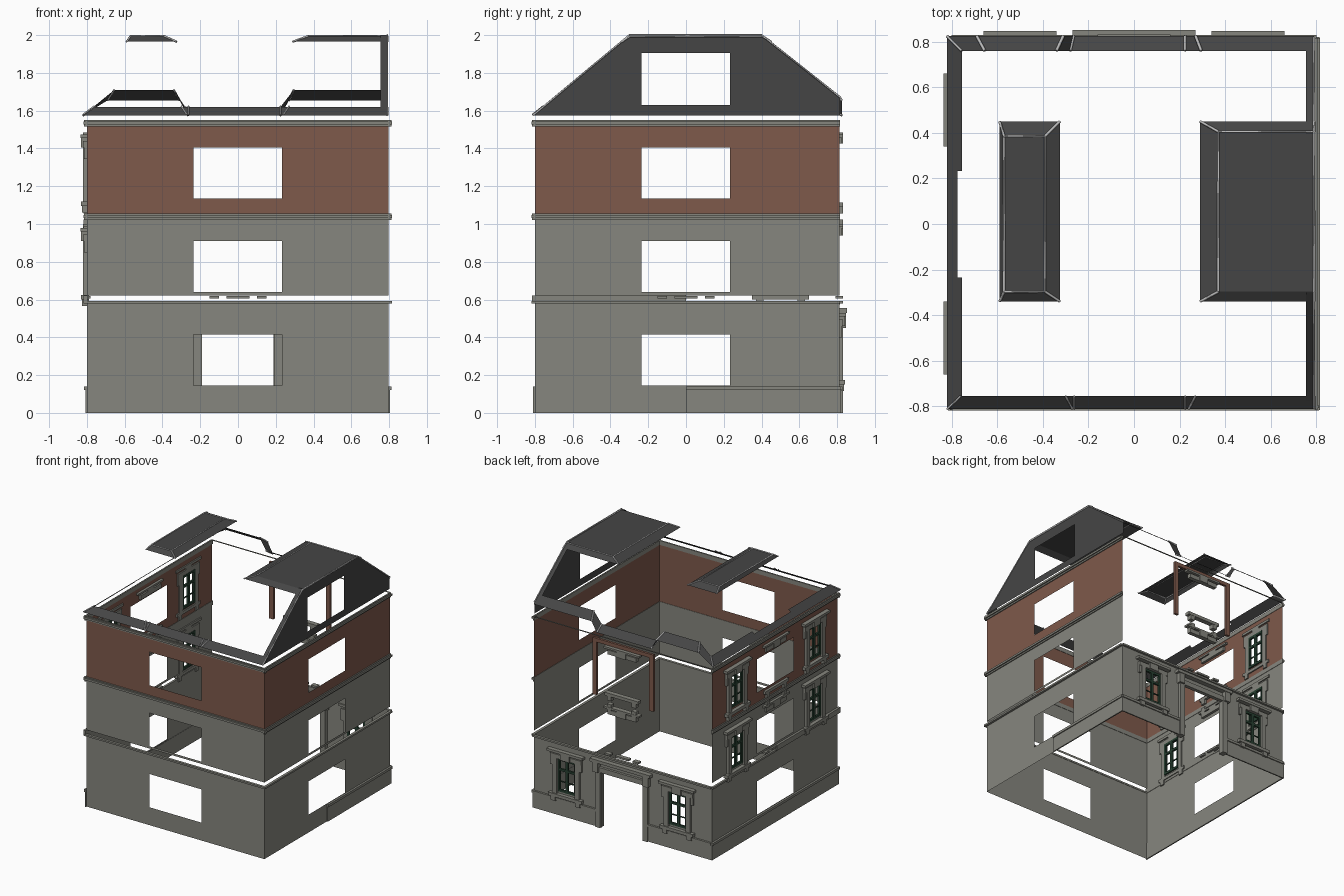
import bpy, bmesh
from mathutils import Vector

cube = bpy.data.objects.get("Cube")
if cube:
    bpy.data.objects.remove(cube)


def material(name, r, g, b):
    m = bpy.data.materials.new(name)
    m.use_nodes = True
    m.diffuse_color = (r, g, b, 1)
    m.node_tree.nodes["Principled BSDF"].inputs["Base Color"].default_value = (r, g, b, 1)
    return m


STONE = material("grey stone", .24, .24, .21)
BRICK = material("red brown brick", .21, .10, .07)
SLATE = material("dark slate", .06, .06, .06)
TRIM = material("pale ridge trim", .5, .5, .5)
GREEN = material("dark green paint", .02, .05, .03)

# Each side maps (along wall, outward, height) to a world position
SIDES = {
    "front": lambda u, d, z: (u, -.80 - d, z),
    "right": lambda u, d, z: (.797 + d, u, z),
    "left": lambda u, d, z: (-.80 - d, u, z),
    "back": lambda u, d, z: (u, .812 + d, z),
}


def finish(name, bm, mat):
    bmesh.ops.recalc_face_normals(bm, faces=bm.faces)
    me = bpy.data.meshes.new(name)
    bm.to_mesh(me)
    bm.free()
    me.materials.append(mat)
    ob = bpy.data.objects.new(name, me)
    bpy.context.collection.objects.link(ob)
    return ob


def boxes(name, side, specs, mat):
    """Joined boxes, each u0, u1, d0, d1, z0, z1 on one side."""
    bm = bmesh.new()
    for u0, u1, d0, d1, z0, z1 in specs:
        a, b = Vector(SIDES[side](u0, d0, z0)), Vector(SIDES[side](u1, d1, z1))
        vs = bmesh.ops.create_cube(bm, size=1)["verts"]
        for v in vs:
            v.co = Vector([(a[i] + b[i]) / 2 + v.co[i] * abs(b[i] - a[i]) for i in range(3)])
    return finish(name, bm, mat)


def wall(name, side, u0, u1, z0, z1, holes, mat):
    """Thin wall sheet with rectangular openings (u0, u1, z0, z1)."""
    us = sorted({u0, u1, *[h[0] for h in holes], *[h[1] for h in holes]})
    zs = sorted({z0, z1, *[h[2] for h in holes], *[h[3] for h in holes]})
    bm = bmesh.new()
    for a, b in zip(us, us[1:]):
        for c, d in zip(zs, zs[1:]):
            u, z = (a + b) / 2, (c + d) / 2
            if not any(h[0] < u < h[1] and h[2] < z < h[3] for h in holes):
                bm.faces.new([bm.verts.new(SIDES[side](p, 0, q))
                              for p, q in ((a, c), (b, c), (b, d), (a, d))])
    bmesh.ops.remove_doubles(bm, verts=bm.verts, dist=.0005)
    return finish(name, bm, mat)


def sheet(name, polys, mat):
    bm = bmesh.new()
    for poly in polys:
        bm.faces.new([bm.verts.new(p) for p in poly])
    bmesh.ops.remove_doubles(bm, verts=bm.verts, dist=.0005)
    return finish(name, bm, mat)


def bars(name, lines, mat=TRIM, r=.007):
    cu = bpy.data.curves.new(name, "CURVE")
    cu.dimensions = "3D"
    cu.bevel_depth, cu.bevel_resolution = r, 0
    cu.use_fill_caps = True
    for line in lines:
        sp = cu.splines.new("POLY")
        sp.points.add(len(line) - 1)
        for pt, co in zip(sp.points, line):
            pt.co = (*co, 1)
    cu.materials.append(mat)
    ob = bpy.data.objects.new(name, cu)
    bpy.context.collection.objects.link(ob)


def window(name, side, u, z0):
    """Stone surround and green sash around a .16 x .27 opening."""
    z1 = z0 + .27
    stone = [(u - .15, u + .15, -.01, .03, z0 - .04, z0 - .015),
             (u - .14, u + .14, -.01, .02, z1, z1 + .035),
             (u - .16, u + .16, -.01, .035, z1 + .05, z1 + .07),
             (u - .04, u + .04, -.01, .03, z1, z1 + .05)]
    sash = [(u - .08, u + .08, -.012, .004, z, z + .018) for z in (z0, z0 + .17, z1 - .018)]
    sash.append((u - .011, u + .011, -.012, .004, z0, z1))
    for s in (-1, 1):
        stone.append((u + s * .08, u + s * .12, -.01, .02, z0 - .015, z1))
        stone.append((u + s * .12, u + s * .14, -.01, .015, z1 - .06, z1))
        stone.append((u + s * .09, u + s * .13, -.01, .025, z0 - .075, z0 - .04))
        sash.append((u + s * .064, u + s * .08, -.012, .004, z0, z1))
    sash.append((u - .08, u + .08, -.008, 0, z0 + .08, z0 + .088))
    boxes(name + "_surround", side, stone, STONE)
    boxes(name + "_sash", side, sash, GREEN)


# Walls, floor by floor, with a central opening on three sides
storeys = (("ground", 0, .58, .145, STONE), ("first", .622, 1.03, .64, STONE),
           ("second", 1.05, 1.53, 1.135, BRICK))
for level, z0, z1, sill, mat in storeys:
    for side in ("front", "right", "left"):
        holes = [(-.235, .232, sill, sill + .27)]
        lo = -.80
        hi = .797 if side == "front" else .812
        if side == "left" and level != "ground":
            for tag, u in (("fore", -.5), ("aft", .5)):
                holes.append((u - .08, u + .08, sill, sill + .27))
                window(f"{level}_{tag}_window", side, u, sill)
        wall(f"{level}_{side}_wall", side, lo, hi, z0, z1, holes, mat)

# Rear ground wall with doorway and two windows
rear = [(-.19, .187, 0, .45)]
for tag, u in (("left", .5), ("right", -.5)):
    rear.append((u - .08, u + .08, .19, .46))
    window(f"rear_{tag}_window", "back", u, .19)
wall("ground_back_wall", "back", -.80, .797, 0, .58, rear, STONE)
door = [(-.25, .25, -.01, .02, .45, .49), (-.27, .27, -.01, .04, .53, .555)]
for s in (-1, 1):
    door += [(s * .19, s * .235, -.03, .02, 0, .45), (s * .2, s * .25, -.01, .035, .45, .53)]
boxes("doorway_surround", "back", door, STONE)

# Cornices, each a band with a wider lip
for side, lo, hi in (("front", -.815, .812), ("right", -.815, .815), ("left", -.815, .815)):
    for name, z in (("middle", 1.02), ("upper", 1.515)):
        boxes(f"{name}_{side}_cornice", side, [(lo, hi, -.003, .008, z, z + .035),
              (lo, hi, -.003, .018, z + .012, z + .028)], STONE)
for side, lo, hi in (("front", -.815, .81), ("right", -.815, .815), ("back", -.8, .8)):
    boxes(f"lower_{side}_cornice", side, [(lo, hi, -.003, .018, .578, .592)], STONE)
boxes("lower_left_cornice", "left", [(-.815, 0, -.003, .018, .58, .622),
                                     (0, .815, -.003, .014, .575, .59)], STONE)
boxes("upper_back_cornice", "back", [(-.8, .8, -.004, .004, 1.545, 1.55)], STONE)

# Plinth
for side, lo, hi in (("right", 0, .82), ("left", -.81, .82), ("back", .2, .8), ("back", -.8, -.2)):
    boxes(f"{side}_plinth", side, [(lo, hi, -.002, .008, 0, .12),
                                   (lo, hi, -.002, .016, .12, .14)], STONE)

# Brick frame left standing in the rear upper wall
boxes("rear_brick_frame", "back", [(-.275, -.238, -.02, 0, 1.06, 1.52),
      (.236, .27, -.02, 0, 1.06, 1.52), (-.275, .27, -.02, 0, 1.49, 1.52)], BRICK)

# Sills and lintels of the central openings on the left and rear
for side in ("left", "back"):
    parts = []
    for z in (.94, 1.425):
        parts += [(-.13, .13, -.02, .012, z, z + .035), (-.16, .16, -.02, .02, z + .045, z + .06),
                  (-.04, .04, -.02, .02, z, z + .05)]
    parts += [(-.15, .15, -.02, .02, 1.09, 1.115), (-.06, .06, -.02, .012, .605, .62)]
    for s in (-1, 1):
        parts += [(s * .09, s * .13, -.02, .018, z, z + .05) for z in (.975, 1.055)]
        parts.append((s * .1, s * .15, -.02, .018, .605, .62))
    boxes(f"{side}_sills_and_lintels", side, parts, STONE)

# Gable wall with its attic opening
X, Z0, Z1, H, E = .79, 1.575, 2.0, -.235, .232
sheet("gable_wall", [
    [(X, -.81, Z0), (X, H, Z0), (X, H, Z1), (X, -.30, Z1)],
    [(X, E, Z0), (X, .815, Z0), (X, .815, 1.67), (X, .40, Z1), (X, E, Z1)],
    [(X, H, Z0), (X, E, Z0), (X, E, 1.63), (X, H, 1.63)],
    [(X, H, 1.905), (X, E, 1.905), (X, E, Z1), (X, H, Z1)]], SLATE)
I = .755
sheet("gable_roof_edges", [
    [(I, -.81, Z0), (X, -.81, Z0), (X, -.30, Z1), (I, -.30, Z1)],
    [(I, .82, 1.665), (X, .82, 1.665), (X, .40, Z1), (I, .40, Z1)]], SLATE)
bars("gable_trim", [[(X, -.81, Z0), (X, -.30, Z1), (X, .40, Z1), (X, .82, 1.668)]], r=.005)

# Lower roof strips along front, left and rear
R = 1.62
sheet("front_eave", [[(-.82, -.812, Z0), (.797, -.812, Z0), (.797, -I, R), (-I, -I, R)]], SLATE)
sheet("left_eave", [
    [(-.82, -.812, Z0), (-.82, H, Z0), (-I, H, R), (-I, -I, R)],
    [(-.82, H, Z0), (-.82, E, Z0), (-.775, E, 1.606), (-.775, H, 1.606)],
    [(-.82, E, Z0), (-.82, .825, Z0), (-I, .76, R), (-I, E, R)]], SLATE)
rear_out = [(-.82, Z0), (-.69, 1.655), (-.31, 1.655), (-.265, Z0), (.225, Z0), (.27, 1.655), (.79, 1.655)]
rear_in = [(-I, R), (-.655, 1.71), (-.34, 1.71), (-.28, R), (.225, R), (.295, 1.71), (.79, 1.71)]
outer = [(x, .825, z) for x, z in rear_out]
inner = [(x, .76, z) for x, z in rear_in]
sheet("rear_eave", [[outer[i], outer[i + 1], inner[i + 1], inner[i]] for i in range(6)], SLATE)
bars("rear_trim", [[outer[i], inner[i]] for i in range(6)])
bars("front_trim", [[(x, -.812, Z0 + .004), (x + s, -I, R + .004)] for x, s in
                    ((-.27, -.03), (-.262, 0), (.225, 0), (.24, .03), (-.82, .06))], r=.005)


# Remaining flat roof pieces with sloped borders
def hip(name, top, low, closed):
    def ring(r, z):
        x0, x1, y0, y1 = r
        return [(x0, y0, z), (x0, y1, z), (x1, y1, z), (x1, y0, z)]
    t, l = ring(top, Z1 - .006), ring(low, 1.965)
    sides = [0, 1, 2, 3] if closed else [0, 1, 3]
    sheet(name, [t] + [[l[i], l[(i + 1) % 4], t[(i + 1) % 4], t[i]] for i in sides], SLATE)
    bars(name + "_ridges", [t + ([t[0]] if closed else [])] + [[t[i], l[i]] for i in range(4)], r=.006)


hip("right_roof_piece", (.37, .79, -.297, .405), (.29, .79, -.34, .45), False)
hip("left_roof_piece", (-.57, -.39, -.297, .385), (-.59, -.325, -.34, .45), True)
